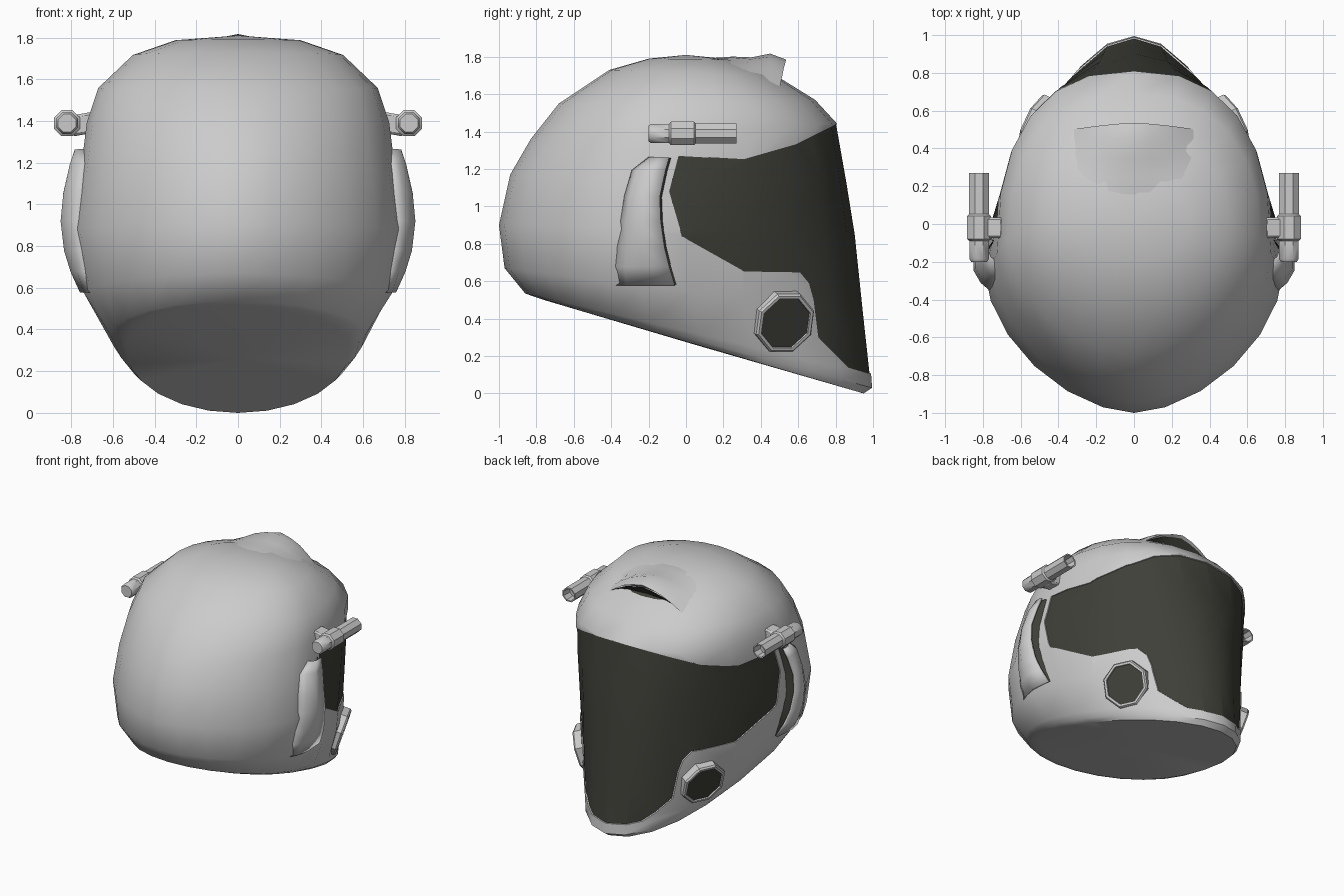
import bpy, bmesh, math
from mathutils import Vector, Matrix
from mathutils.bvhtree import BVHTree

if "Cube" in bpy.data.objects:
    bpy.data.objects.remove(bpy.data.objects["Cube"])

dark = bpy.data.materials.new("dark_glass")
dark.diffuse_color = (0.05, 0.05, 0.04, 1)
dark.use_nodes = True
dark.node_tree.nodes["Principled BSDF"].inputs["Base Color"].default_value = dark.diffuse_color


def add(name, bm, mat=None, mirror=False, angle=40):
    bmesh.ops.recalc_face_normals(bm, faces=bm.faces)
    me = bpy.data.meshes.new(name)
    bm.to_mesh(me)
    bm.free()
    ob = bpy.data.objects.new(name, me)
    bpy.context.collection.objects.link(ob)
    if mat:
        me.materials.append(mat)
    if mirror:
        ob.modifiers.new("mirror", 'MIRROR')
    smooth(ob, angle)
    return ob


def activate(ob):
    bpy.ops.object.select_all(action='DESELECT')
    ob.select_set(True)
    bpy.context.view_layer.objects.active = ob


def smooth(ob, angle):
    activate(ob)
    bpy.ops.object.shade_smooth_by_angle(angle=math.radians(angle))


def skin(rows, closed=False):
    """Bridge equal-length rows of points; a one-point row becomes a pole."""
    bm = bmesh.new()
    vs = [[bm.verts.new(p) for p in r] for r in rows]
    for a, b in zip(vs, vs[1:]):
        n = max(len(a), len(b))
        for i in range(n if closed else n - 1):
            j = (i + 1) % n
            q = [a[i % len(a)], a[j % len(a)], b[j % len(b)], b[i % len(b)]]
            bm.faces.new(list(dict.fromkeys(q)))
    return bm


def lathe(profile, mtx, n=8):
    rows = []
    for r, h in profile:
        k = n if r else 1
        rows.append([mtx @ Vector((r * math.cos(math.tau * (i + .5) / n),
                                   r * math.sin(math.tau * (i + .5) / n), h)) for i in range(k)])
    return skin(rows, True)


# Helmet rings: back (y, z), front (y, z), half width, y of widest point,
# front roundness, back roundness
RINGS = [
    (-.20, 1.79, .25, 1.785, .30, .02, 2.1, 2.0),
    (-.41, 1.73, .48, 1.70, .505, .0, 2.2, 2.0),
    (-.68, 1.55, .69, 1.57, .67, -.08, 2.3, 1.9),
    (-.83, 1.36, .81, 1.44, .725, -.15, 2.45, 1.8),
    (-.94, 1.17, .865, 1.13, .755, -.22, 2.15, 1.75),
    (-1.0, .90, .91, .85, .79, -.25, 1.85, 1.72),
    (-.97, .67, .955, .42, .74, -.25, 1.8, 1.8),
    (-.86, .535, .99, .10, .615, -.2, 1.87, 2.0),
    (-.82, .52, .995, .03, .58, -.15, 1.92, 2.1),
    (-.76, .50, .95, .0, .54, -.12, 2.0, 2.1),
]
SEG = 24


def helmet_skin():
    rows = [[(0, 0, 1.81)]]
    for yb, zb, yf, zf, w, yc, nf, nb in RINGS:
        row = []
        for i in range(SEG):
            t = math.tau * i / SEG
            s, c = math.sin(t), math.cos(t)
            e = 2 / (nf if c > 0 else nb)
            y = yc + math.copysign(abs(c) ** e, c) * (yf - yc if c > 0 else yc - yb)
            x = math.copysign(abs(s) ** e, s) * w if abs(s) > 1e-6 else 0
            row.append((x, y, zb + (zf - zb) * (y - yb) / (yf - yb)))
        rows.append(row)
    rows.append([(0, .05, .26)])
    bm = skin(rows, True)
    bmesh.ops.recalc_face_normals(bm, faces=bm.faces)
    return bm


def thicken(ob, t, offset=-1):
    m = ob.modifiers.new("thickness", 'SOLIDIFY')
    m.thickness, m.offset = t, offset


def cut(ob, cutter, op):
    m = ob.modifiers.new("cut", 'BOOLEAN')
    m.object, m.operation, m.solver = cutter, op, 'EXACT'
    activate(ob)
    for mod in list(ob.modifiers):
        if mod.type in {'SOLIDIFY', 'BOOLEAN'}:
            bpy.ops.object.modifier_apply(modifier=mod.name)


# Side outline of the visor opening, used as a cutter
outline = [(-.04, 1.27), (.31, 1.25), (.59, 1.33), (.82, 1.445), (1.2, 1.60), (1.2, .08),
           (.97, .11), (.87, .14), (.71, .30), (.685, .50), (.66, .59), (.61, .65),
           (.31, .655), (-.02, .84), (-.09, 1.08)]
bm = skin([[(x, y, z) for y, z in outline] for x in (-1.2, 1.2)], True)
bmesh.ops.holes_fill(bm, edges=bm.edges, sides=0)
cutter = add("visor_cutter", bm)
cutter.hide_render = True

# Outer shell with visor opening
bm = helmet_skin()
tree = BVHTree.FromBMesh(bm)
shell = add("helmet_shell", bm)
thicken(shell, .035)
cut(shell, cutter, 'DIFFERENCE')
smooth(shell, 40)

# Recessed visor
bm = helmet_skin()
bm.normal_update()
for v, n in [(v, v.normal.copy()) for v in bm.verts]:
    v.co -= n * .008
visor = add("visor", bm, dark)
thicken(visor, .02)
cut(visor, cutter, 'INTERSECT')
smooth(visor, 40)
bpy.data.objects.remove(cutter)


def side_x(y, z):
    return tree.ray_cast(Vector((3, y, z)), Vector((-1, 0, 0)))[0].x


def top_z(x, y):
    return tree.ray_cast(Vector((x, y, 3)), Vector((0, 0, -1)))[0].z


# Brow vent: raised hood, then a dark slot under its lip
hood, slot = [], []
for i in range(9):
    u = -1 + i / 4
    x, k = .33 * u, 1 - abs(u) ** 1.5
    lip = .50 + .035 * k
    row = []
    for y, h in ((.12, 0), (.25, .022), (.35, .055), (.45, .112), (lip, .125)):
        row.append((x, y, top_z(x, y) + h * k - .006))
    row.append((x, lip - .035, top_z(x, lip - .035) + .07 * k - .006))
    hood.append(row)
    slot.append([(x, lip - .012, top_z(x, lip) + .105 * k - .006),
                 (x, lip - .045, top_z(x, lip) + .04 * k),
                 (x, lip - .02, top_z(x, lip) + .004)])
add("brow_vent_hood", skin(hood))
add("brow_vent_slot", skin(slot), dark)

# Side flaps flaring off the shell: z, back y, front y, flare
FLAP = [(1.26, -.20, -.09, .04), (1.19, -.29, -.11, .055), (1.05, -.33, -.14, .07),
        (.92, -.35, -.135, .065), (.78, -.37, -.115, .06), (.68, -.38, -.09, .045),
        (.58, -.38, -.06, .014)]
flap, gap = [], []
for z, y0, y1, f in FLAP:
    pts = [(y0 + (y1 - y0) * t, h) for t, h in ((0, -.012), (.2, f * .5), (.5, f * .9), (1, f))]
    flap.append([(side_x(y, z) + h, y, z) for y, h in pts])
    gap.append([(side_x(y1 - .03, z) + f - .008, y1 - .03, z),
                (side_x(y1, z) + .003, y1 + .01, z)])
thicken(add("side_flap", skin(flap), None, True, 60), .016, 0)
add("side_flap_gap", skin(gap), dark, True)

# Octagonal cheek filters
n = Vector((.85, .40, -.30)).normalized()
centre = Vector((side_x(.52, .385), .52, .385)) + n * .012
pod = Matrix.Translation(centre) @ n.to_track_quat('Z', 'Y').to_matrix().to_4x4()
add("cheek_filter_ring", lathe([(.175, -.09), (.175, .012), (.165, .024), (.148, .024), (.145, .01)], pod), None, True, 25)
add("cheek_filter_face", lathe([(.147, .014), (0, .014)], pod), dark, True)

# Side lamps along y with a collar and a mount
axis = Matrix.Translation((.82, 0, 1.39)) @ Matrix.Rotation(math.radians(-90), 4, 'X')
add("side_lamp", lathe([(0, -.2), (.046, -.2), (.056, -.185), (.056, -.09), (.068, -.08),
                        (.068, .042), (.057, .052), (.057, .27), (.047, .27),
                        (.043, .2), (0, .2)], axis, 8), None, True)
bm = bmesh.new()
bmesh.ops.create_cube(bm, size=1, matrix=Matrix.Translation((.745, -.02, 1.385))
                      @ Matrix.Rotation(math.radians(10), 4, 'Y') @ Matrix.Diagonal((.12, .11, .10, 1)))
bmesh.ops.bevel(bm, geom=bm.edges[:], offset=.012, segments=1, affect='EDGES')
add("side_lamp_mount", bm, None, True)
